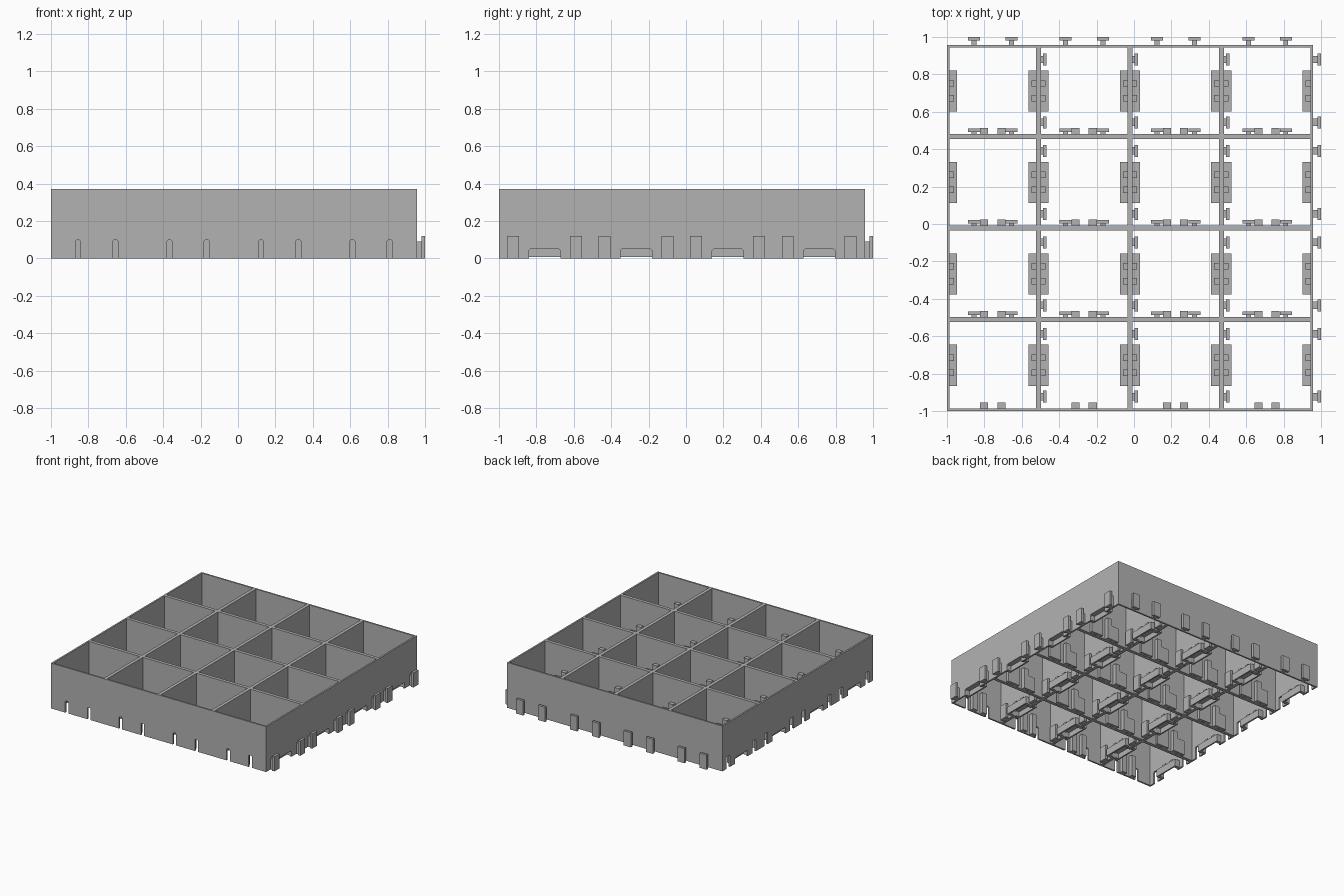
import bpy
import bmesh
from mathutils import Vector

old = bpy.data.objects.get("Cube")
if old:
    bpy.data.objects.remove(old, do_unlink=True)

PITCH = 0.489          # one square bin
MID = PITCH / 2
WALL = 0.0135
HEIGHT = 0.372
COUNT = 4
TAB_REACH = 2 - COUNT * PITCH

grey = bpy.data.materials.new("grey_plastic")
grey.use_nodes = True
grey.diffuse_color = (0.45, 0.45, 0.45, 1)
grey.node_tree.nodes["Principled BSDF"].inputs["Base Color"].default_value = grey.diffuse_color


def box(bm, x, y, z):
    """Add a box from three (low, high) ranges."""
    prism(bm, [(x[0], z[0]), (x[1], z[0]), (x[1], z[1]), (x[0], z[1])], y, False)


def prism(bm, profile, depth, along_y):
    """Extrude an upright profile through a depth range."""
    def place(u, v, d):
        return Vector((d, u, v)) if along_y else Vector((u, d, v))
    face = bm.faces.new([bm.verts.new(place(u, v, depth[0])) for u, v in profile])
    res = bmesh.ops.extrude_face_region(bm, geom=[face])
    moved = [g for g in res["geom"] if isinstance(g, bmesh.types.BMVert)]
    bmesh.ops.translate(bm, verts=moved, vec=place(0, 0, depth[1] - depth[0]))


def wall_profile(notches):
    """Wall outline with notches (centre, half width, height, corner cut) in its foot."""
    pts = [(0, HEIGHT), (0, 0)]
    for c, w, h, cut in sorted(notches):
        pts += [(c - w, 0), (c - w, h - cut), (c - w + cut, h),
                (c + w - cut, h), (c + w, h - cut), (c + w, 0)]
    return pts + [(PITCH, 0), (PITCH, HEIGHT)]


def finish(name, bm):
    """Make the part and repeat it over the grid of bins."""
    bmesh.ops.recalc_face_normals(bm, faces=bm.faces)
    mesh = bpy.data.meshes.new(name)
    bm.to_mesh(mesh)
    bm.free()
    mesh.materials.append(grey)
    obj = bpy.data.objects.new(name, mesh)
    obj.location = (-1, -1, 0)
    bpy.context.collection.objects.link(obj)
    for axis in range(2):
        arr = obj.modifiers.new("repeat", "ARRAY")
        arr.count = COUNT
        arr.use_relative_offset = False
        arr.use_constant_offset = True
        offset = [0, 0, 0]
        offset[axis] = PITCH
        arr.constant_offset_displace = offset


BACK_TABS = (MID - 0.1, MID + 0.1)
SIDE_TABS = (MID - 0.168, MID + 0.168)
PASSAGE = (MID, 0.084, 0.05, 0.008)

# Bin walls, with slots at the front and left to take the neighbour's tabs
bm = bmesh.new()
prism(bm, wall_profile([(c, 0.014, 0.098, 0.006) for c in BACK_TABS]), (0, WALL), False)
prism(bm, wall_profile([]), (PITCH - WALL, PITCH), False)
prism(bm, wall_profile([PASSAGE] + [(c, 0.022, 0.098, 0.006) for c in SIDE_TABS]), (0, WALL), True)
prism(bm, wall_profile([PASSAGE]), (PITCH - WALL, PITCH), True)
finish("bin_walls", bm)

# T-shaped joining tabs on the back and right
bm = bmesh.new()
stem = (PITCH - 0.002, PITCH + 0.025)
plate = (PITCH + 0.024, PITCH + TAB_REACH)
for c in BACK_TABS:
    box(bm, (c - 0.013, c + 0.013), stem, (0, 0.09))
    box(bm, (c - 0.032, c + 0.032), plate, (0, 0.12))
for c in SIDE_TABS:
    box(bm, stem, (c - 0.02, c + 0.02), (0, 0.09))
    box(bm, plate, (c - 0.032, c + 0.032), (0, 0.12))
finish("joining_tabs", bm)

# Upright stops on the inside of the front wall
bm = bmesh.new()
for s in (-1, 1):
    c = MID + s * 0.046
    box(bm, (c - 0.0215, c + 0.0215), (WALL - 0.002, 0.045), (0, 0.175))
finish("tab_stops", bm)

# Hooded ledges over the side passages, each with two small ribs on top
bm = bmesh.new()
for side in (0, 1):
    def span(a, b):
        return (PITCH - b, PITCH - a) if side else (a, b)
    full = span(WALL - 0.002, 0.054)
    box(bm, full, (MID - 0.11, MID + 0.11), (0.05, 0.066))
    box(bm, span(0.042, 0.054), (MID - 0.11, MID + 0.11), (0.007, 0.051))
    for s in (-1, 1):
        c = MID + s * 0.097
        box(bm, full, (c - 0.013, c + 0.013), (0.007, 0.051))
        c = MID + s * 0.04
        box(bm, span(WALL - 0.002, 0.038), (c - 0.017, c + 0.017), (0.06, 0.09))
finish("passage_ledges", bm)
